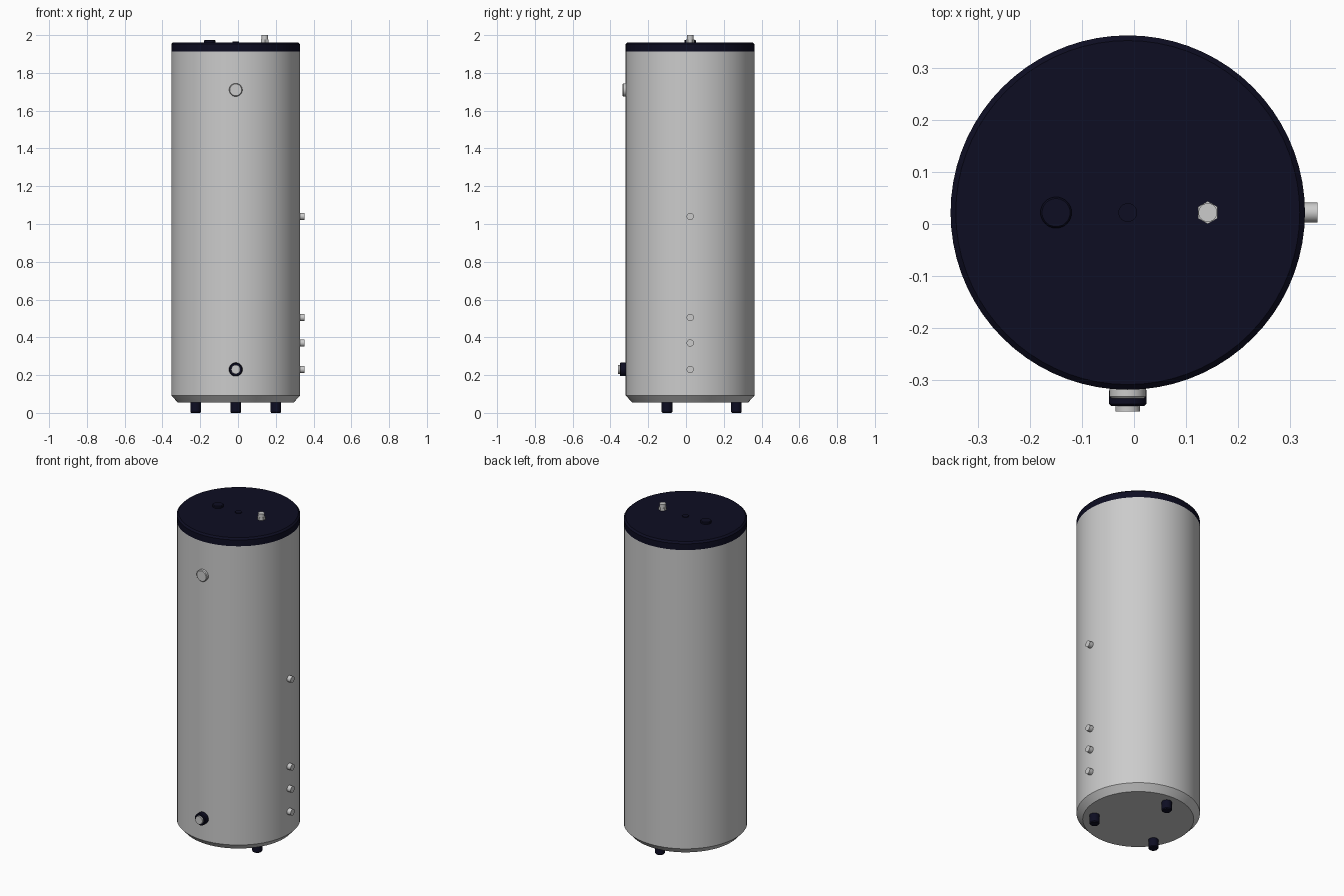
import bpy, math
from mathutils import Matrix, Vector

if "Cube" in bpy.data.objects:
    bpy.data.objects.remove(bpy.data.objects["Cube"])

CX, CY, R = -0.012, 0.022, 0.341   # tank axis and radius


def material(name, rgb):
    m = bpy.data.materials.new(name)
    m.diffuse_color = (*rgb, 1)
    m.use_nodes = True
    m.node_tree.nodes["Principled BSDF"].inputs["Base Color"].default_value = m.diffuse_color
    return m


GREY = material("light grey", (0.60, 0.60, 0.60))
NAVY = material("dark navy", (0.004, 0.004, 0.016))


def turned(name, profile, origin, axis, mat, sides=32, phase=0.0):
    """Closed solid turned from (radius, distance along axis) points."""
    rot = Vector((0, 0, 1)).rotation_difference(Vector(axis)).to_matrix().to_4x4()
    place = Matrix.Translation(origin) @ rot
    verts, faces = [], []
    for r, d in profile:
        for i in range(sides):
            a = phase + 2 * math.pi * i / sides
            verts.append(place @ Vector((r * math.cos(a), r * math.sin(a), d)))
    for k in range(len(profile) - 1):
        for i in range(sides):
            j = (i + 1) % sides
            faces.append((k * sides + i, k * sides + j,
                          (k + 1) * sides + j, (k + 1) * sides + i))
    faces.append(tuple(reversed(range(sides))))
    faces.append(tuple(range((len(profile) - 1) * sides, len(profile) * sides)))
    me = bpy.data.meshes.new(name)
    me.from_pydata(verts, [], faces)
    me.materials.append(mat)
    ob = bpy.data.objects.new(name, me)
    bpy.context.collection.objects.link(ob)
    bpy.ops.object.select_all(action='DESELECT')
    ob.select_set(True)
    bpy.context.view_layer.objects.active = ob
    if sides > 6:
        bpy.ops.object.shade_smooth_by_angle(angle=math.radians(25))
    return ob


UP, FRONT, RIGHT = (0, 0, 1), (0, -1, 0), (1, 0, 0)

# Tank with chamfered base, and its lid
turned("tank_body", [(0.307, 0.055), (R, 0.092), (R, 1.914)], (CX, CY, 0), UP, GREY, 72)
turned("lid", [(R, 1.914), (R, 1.952), (0.331, 1.962)], (CX, CY, 0), UP, NAVY, 72)

# Three feet
for n in range(3):
    a = math.radians(90 + 120 * n)
    turned(f"foot_{n + 1}", [(0.024, 0), (0.028, 0.005), (0.028, 0.056)],
           (CX + 0.245 * math.cos(a), CY + 0.245 * math.sin(a), 0), UP, NAVY)

# Lid fittings: flat cap, centre button, hex nut with outlet pipe
turned("lid_cap", [(0.030, 1.960), (0.030, 1.971), (0.027, 1.975)], (-0.150, CY, 0), UP, NAVY)
turned("lid_button", [(0.018, 1.960), (0.018, 1.966)], (CX, CY, 0), UP, NAVY)
turned("outlet_nut", [(0.022, 1.960), (0.022, 1.978)], (0.142, CY, 0), UP, GREY, 6, math.pi / 6)
turned("outlet_pipe", [(0.018, 1.976), (0.018, 2.0)], (0.142, CY, 0), UP, GREY)

# Round plug high on the front
turned("front_plug", [(0.035, -0.02), (0.035, 0.013), (0.031, 0.017)],
       (CX, CY - R, 1.71), FRONT, GREY)

# Drain at the bottom of the front: dark collar round a grey pipe
turned("drain_collar", [(0.033, -0.02), (0.036, 0.004), (0.036, 0.027), (0.032, 0.031)],
       (CX, CY - R, 0.23), FRONT, NAVY)
turned("drain_pipe", [(0.024, 0.0), (0.024, 0.042)], (CX, CY - R, 0.23), FRONT, GREY)

# Pipe stubs on the right side
for n, z in enumerate((0.23, 0.37, 0.505, 1.04)):
    turned(f"side_port_{n + 1}", [(0.019, -0.02), (0.019, 0.024)],
           (CX + R, CY, z), RIGHT, GREY)
